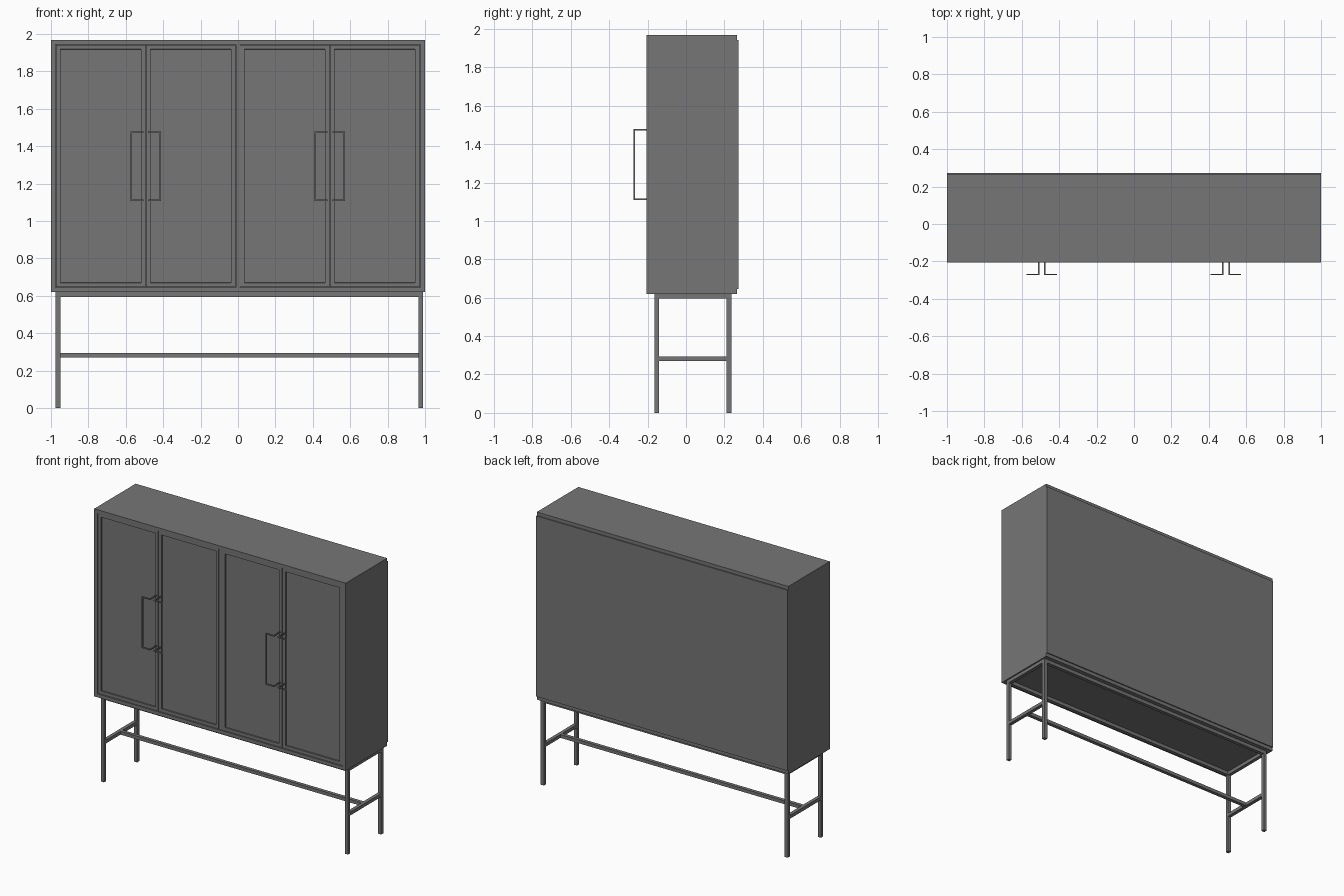
import bpy, bmesh
from mathutils import Vector

cube = bpy.data.objects.get("Cube")
if cube:
    bpy.data.objects.remove(cube, do_unlink=True)

grey = bpy.data.materials.new("dark grey")
grey.use_nodes = True
GREY = (0.18, 0.18, 0.18, 1)
grey.diffuse_color = GREY
grey.node_tree.nodes["Principled BSDF"].inputs["Base Color"].default_value = GREY


def finish(name, bm):
    mesh = bpy.data.meshes.new(name)
    bm.to_mesh(mesh)
    bm.free()
    mesh.materials.append(grey)
    obj = bpy.data.objects.new(name, mesh)
    bpy.context.collection.objects.link(obj)
    return obj


def box_mesh(x, y, z):
    """Box from (min, max) pairs on each axis."""
    bm = bmesh.new()
    bmesh.ops.create_cube(bm, size=1)
    for v in bm.verts:
        v.co = Vector([r[0] if c < 0 else r[1] for c, r in zip(v.co, (x, y, z))])
    return bm


def box(name, x, y, z):
    return finish(name, box_mesh(x, y, z))


# Cabinet carcass
FRONT, BACK = -0.205, 0.266
LOW, HIGH, T = 0.62, 1.968, 0.025
box("top_panel", (-1, 1), (FRONT, BACK), (HIGH - T, HIGH))
box("bottom_panel", (-1, 1), (FRONT, BACK), (LOW, LOW + T))
box("right_side_panel", (-1, -1 + T), (FRONT, BACK), (LOW + T, HIGH - T))
box("left_side_panel", (1 - T, 1), (FRONT, BACK), (LOW + T, HIGH - T))
box("back_panel", (-1, 1), (BACK - 0.01, 0.274), (LOW + T, HIGH - T))
DOOR_Y = FRONT + 0.006
box("middle_divider", (-0.012, 0.012), (DOOR_Y, BACK - 0.01), (LOW + T, HIGH - T))


# Doors with a recessed centre field
def door(name, x0, x1):
    bm = box_mesh((x0, x1), (DOOR_Y, DOOR_Y + 0.025), (LOW + T + 0.002, HIGH - T - 0.002))
    bm.normal_update()
    face = min(bm.faces, key=lambda f: f.calc_center_median().y)
    bmesh.ops.inset_region(bm, faces=[face], thickness=0.032)
    inner = bmesh.ops.inset_region(bm, faces=[face], thickness=0.0005)
    for v in face.verts:
        v.co.y += 0.01
    finish(name, bm)


# Handles: square rod that leaves the door, turns sideways, then runs down
def handle(name, x, out):
    r, far, grip = 0.004, -0.27, x + 0.06 * out
    z0, z1 = 1.112, 1.474
    bm = bmesh.new()
    path = [(x, DOOR_Y, z1), (x, far, z1), (grip, far, z1),
            (grip, far, z0), (x, far, z0), (x, DOOR_Y, z0)]
    for a, b in zip(path, path[1:]):
        lo = [min(p, q) - r for p, q in zip(a, b)]
        hi = [max(p, q) + r for p, q in zip(a, b)]
        part = bmesh.ops.create_cube(bm, size=1)["verts"]
        for v in part:
            v.co = Vector([l if c < 0 else h for c, l, h in zip(v.co, lo, hi)])
    finish(name, bm)


for side, centre in (("right", -0.493), ("left", 0.491)):
    for place, out in (("right", -1), ("left", 1)):
        edges = sorted((centre + 0.002 * out, centre + 0.479 * out))
        door(f"{side}_pair_{place}_door", *edges)
        handle(f"{side}_pair_{place}_handle", centre + 0.017 * out, out)

# Metal stand
BAR = 0.025
LEG_X = (-0.975, 0.965)
LEG_Y = (-0.165, 0.211)
inner_x = (LEG_X[0] + BAR, LEG_X[1])
inner_y = (LEG_Y[0] + BAR, LEG_Y[1])
RAIL_Z = (LOW - BAR, LOW)
BRACE_Z = (0.271, 0.295)
for x, side in zip(LEG_X, ("right", "left")):
    for y, end in zip(LEG_Y, ("front", "back")):
        box(f"{end}_{side}_leg", (x, x + BAR), (y, y + BAR), (0, LOW))
    box(f"{side}_stand_rail", (x, x + BAR), inner_y, RAIL_Z)
    box(f"{side}_brace", (x, x + BAR), inner_y, BRACE_Z)
for y, end in zip(LEG_Y, ("front", "back")):
    box(f"{end}_stand_rail", inner_x, (y, y + BAR), RAIL_Z)
mid = sum(inner_y) / 2
box("long_brace", inner_x, (mid - BAR / 2, mid + BAR / 2), BRACE_Z)
